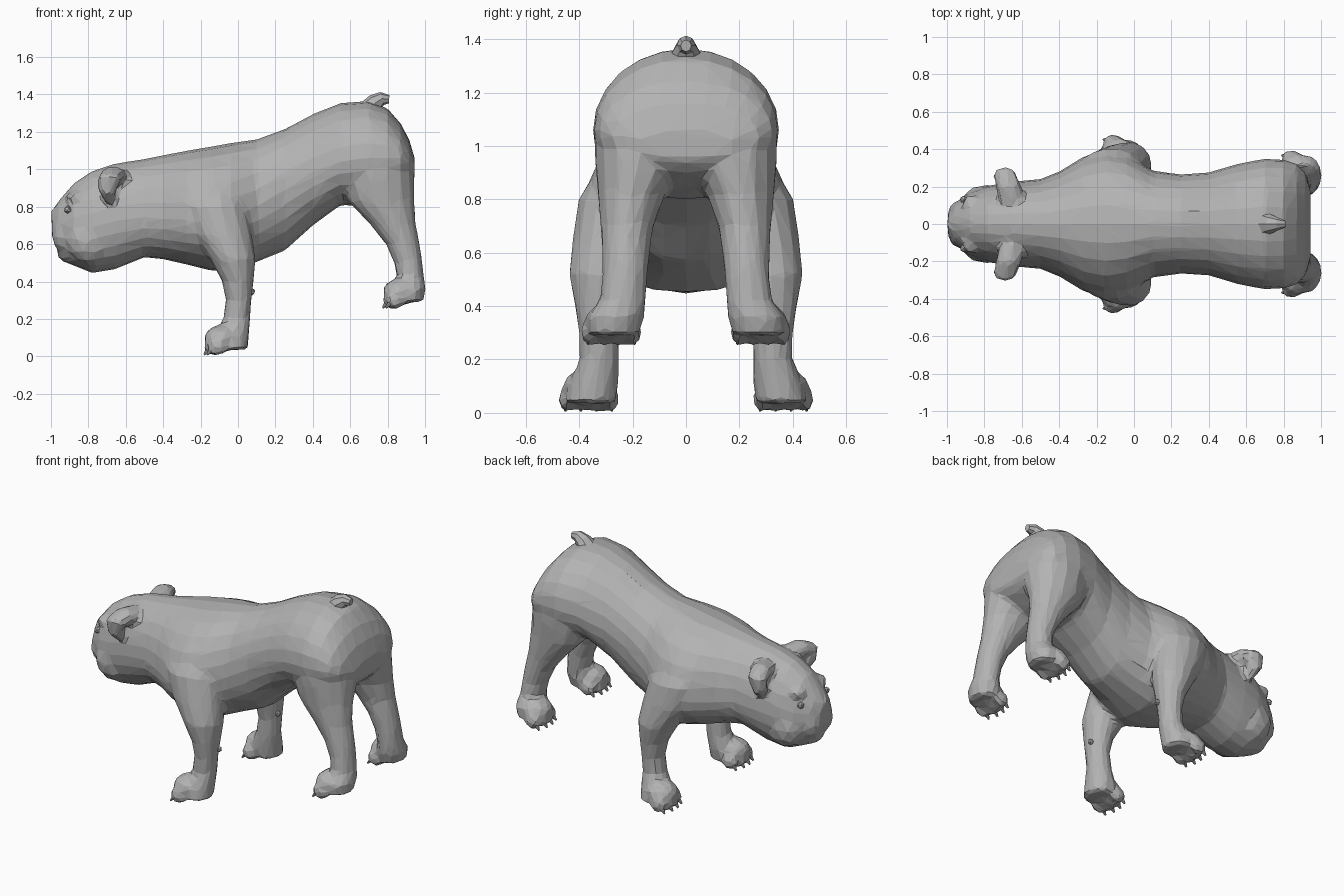
import bpy, bmesh, math
from mathutils import Vector, Matrix

cube = bpy.data.objects.get("Cube")
if cube:
    bpy.data.objects.remove(cube, do_unlink=True)

grey = bpy.data.materials.new("coat grey")
grey.use_nodes = True
colour = (0.45, 0.45, 0.45, 1)
grey.diffuse_color = colour
grey.node_tree.nodes["Principled BSDF"].inputs["Base Color"].default_value = colour

SIDES = (1, -1)


def unit_ring(n):
    """Points of a circle as (cos, sin) pairs."""
    for i in range(n):
        a = math.tau * i / n
        yield math.cos(a), math.sin(a)


def loft(bm, rings):
    loops = [[bm.verts.new(p) for p in ring] for ring in rings]
    n = len(loops[0])
    for a, b in zip(loops, loops[1:]):
        for i in range(n):
            j = (i + 1) % n
            bm.faces.new((a[i], a[j], b[j], b[i]))
    bm.faces.new(loops[0][::-1])
    bm.faces.new(loops[-1])


def trunk_ring(x, top, bot, mid, w):
    """Round above the widest line, slightly fuller below it."""
    ring = []
    for c, s in unit_ring(24):
        if s >= 0:
            ring.append(Vector((x, w * c, mid + s * (top - mid))))
        else:
            full = math.copysign(abs(c) ** 0.85, c)
            ring.append(Vector((x, w * full, mid + s * (mid - bot))))
    return ring


def leg(bm, rows, side):
    """Rows: height, front and back x, inner and outer y."""
    rings = []
    for z, x0, x1, y0, y1 in rows:
        rings.append([Vector(((x0 + x1) / 2 + c * (x1 - x0) / 2,
                              side * ((y0 + y1) / 2 + s * (y1 - y0) / 2), z))
                      for c, s in unit_ring(14)])
    loft(bm, rings)


def tube(bm, points, radii, ref):
    pts = [Vector(p) for p in points]
    rings = []
    for i, (p, (a, b)) in enumerate(zip(pts, radii)):
        t = pts[min(i + 1, len(pts) - 1)] - pts[max(i - 1, 0)]
        v = t.cross(ref).normalized()
        rings.append([p + ref * a * c + v * b * s for c, s in unit_ring(8)])
    loft(bm, rings)


def blob(bm, centre, radii, sub=2):
    m = Matrix.Translation(centre) @ Matrix.Diagonal((*radii, 1))
    bmesh.ops.create_icosphere(bm, subdivisions=sub, radius=1, matrix=m)


def finish(bm, name):
    bmesh.ops.recalc_face_normals(bm, faces=bm.faces)
    mesh = bpy.data.meshes.new(name)
    bm.to_mesh(mesh)
    bm.free()
    mesh.materials.append(grey)
    obj = bpy.data.objects.new(name, mesh)
    bpy.context.collection.objects.link(obj)
    return obj


skin = bmesh.new()

# Head, neck, trunk and rump: x, top, bottom, widest height, half width
TRUNK = [
    (-0.995, .765, .64, .70, .05), (-.96, .83, .565, .68, .11),
    (-.88, .925, .485, .67, .17), (-.78, .99, .445, .69, .205),
    (-.66, 1.03, .465, .72, .225), (-.5, 1.055, .53, .74, .24),
    (-.4, 1.075, .52, .73, .28), (-.27, 1.10, .49, .72, .36),
    (-.15, 1.12, .46, .72, .395), (-.04, 1.14, .45, .73, .37),
    (.1, 1.16, .505, .80, .285), (.25, 1.215, .565, .90, .265),
    (.4, 1.295, .70, .98, .275), (.55, 1.355, .81, 1.04, .32),
    (.7, 1.365, .80, 1.06, .35), (.8, 1.325, .84, 1.06, .345),
    (.87, 1.245, .88, 1.05, .325), (.915, 1.16, .91, 1.04, .275),
    (.945, 1.06, .95, 1.01, .18)]
loft(skin, [trunk_ring(*row) for row in TRUNK])

FRONT_LEG = [
    (1.0, -.22, -.04, .12, .24), (.92, -.27, .0, .12, .33),
    (.8, -.3, .045, .14, .405), (.65, -.24, .075, .17, .427),
    (.52, -.15, .095, .19, .44), (.4, -.085, .083, .23, .417),
    (.3, -.065, .072, .25, .402), (.2, -.08, .065, .25, .4),
    (.12, -.12, .06, .25, .435), (.035, -.12, .053, .26, .455)]
HIND_LEG = [
    (1.2, .62, .84, .1, .29), (1.08, .57, .905, .04, .345),
    (.97, .55, .943, .01, .345), (.9, .56, .945, .03, .34),
    (.82, .595, .943, .075, .333), (.7, .71, .952, .12, .32),
    (.6, .79, .972, .135, .315), (.5, .835, .987, .145, .315),
    (.42, .85, .995, .15, .325), (.36, .83, 1.005, .155, .37),
    (.29, .83, .99, .175, .37)]
PAWS = [Vector((-.07, .365, .05)), Vector((.885, .28, .3))]

for side in SIDES:
    leg(skin, FRONT_LEG, side)
    leg(skin, HIND_LEG, side)

    # Paws with four toes each
    for paw in PAWS:
        x, y, z = paw
        blob(skin, (x - .015, side * y, z + .045), (.1, .1, .075))
        for k in range(4):
            t = k - 1.5
            blob(skin, (x - .068 + abs(t) * .017, side * (y + t * .053), z + .003),
                 (.055, .036, .052))

    # Folded ear lying against the head
    tube(skin, [(-.65, side * .12, .95), (-.67, side * .2, .965),
                (-.69, side * .265, .945), (-.7, side * .25, .89),
                (-.69, side * .21, .84)],
         [(.075, .06), (.07, .055), (.065, .05), (.05, .05), (.03, .04)],
         Vector((1, 0, 0)))

    # Lip, cheek and brow folds
    blob(skin, (-.925, side * .055, .65), (.072, .075, .1))
    blob(skin, (-.79, side * .125, .62), (.13, .085, .13))
    blob(skin, (-.87, side * .1, .845), (.05, .06, .04))

# Nose and lower jaw
blob(skin, (-.955, 0, .765), (.05, .05, .04))
blob(skin, (-.885, 0, .56), (.085, .105, .07))

# Fuse into one faceted skin
body = finish(skin, "dog_body")
remesh = body.modifiers.new("fuse", 'REMESH')
remesh.mode = 'VOXEL'
remesh.voxel_size = 0.016
soften = body.modifiers.new("soften", 'SMOOTH')
soften.factor = 0.5
soften.iterations = 5
decimate = body.modifiers.new("facets", 'DECIMATE')
decimate.ratio = 0.05

# Stub tail
tail = bmesh.new()
tube(tail, [(.68, 0, 1.31), (.735, 0, 1.355), (.77, 0, 1.378), (.808, 0, 1.375)],
     [(.075, .05), (.05, .05), (.034, .036), (.02, .022)], Vector((0, 1, 0)))
finish(tail, "tail")

# Eyes
eyes = bmesh.new()
for side in SIDES:
    blob(eyes, (-.91, side * .13, .785), (.022, .022, .022), 1)
finish(eyes, "eyes")

# Claws and dew claws
claws = bmesh.new()
for side in SIDES:
    for paw in PAWS:
        x, y, z = paw
        for k in range(4):
            t = k - 1.5
            tube(claws, [(x - .098 + abs(t) * .017, side * (y + t * .055), z - .015),
                         (x - .12 + abs(t) * .017, side * (y + t * .058), z - .042)],
                 [(.014, .014), (.005, .005)], Vector((0, 1, 0)))
    blob(claws, (.075, side * .3, .345), (.018, .018, .02), 1)
finish(claws, "claws")
